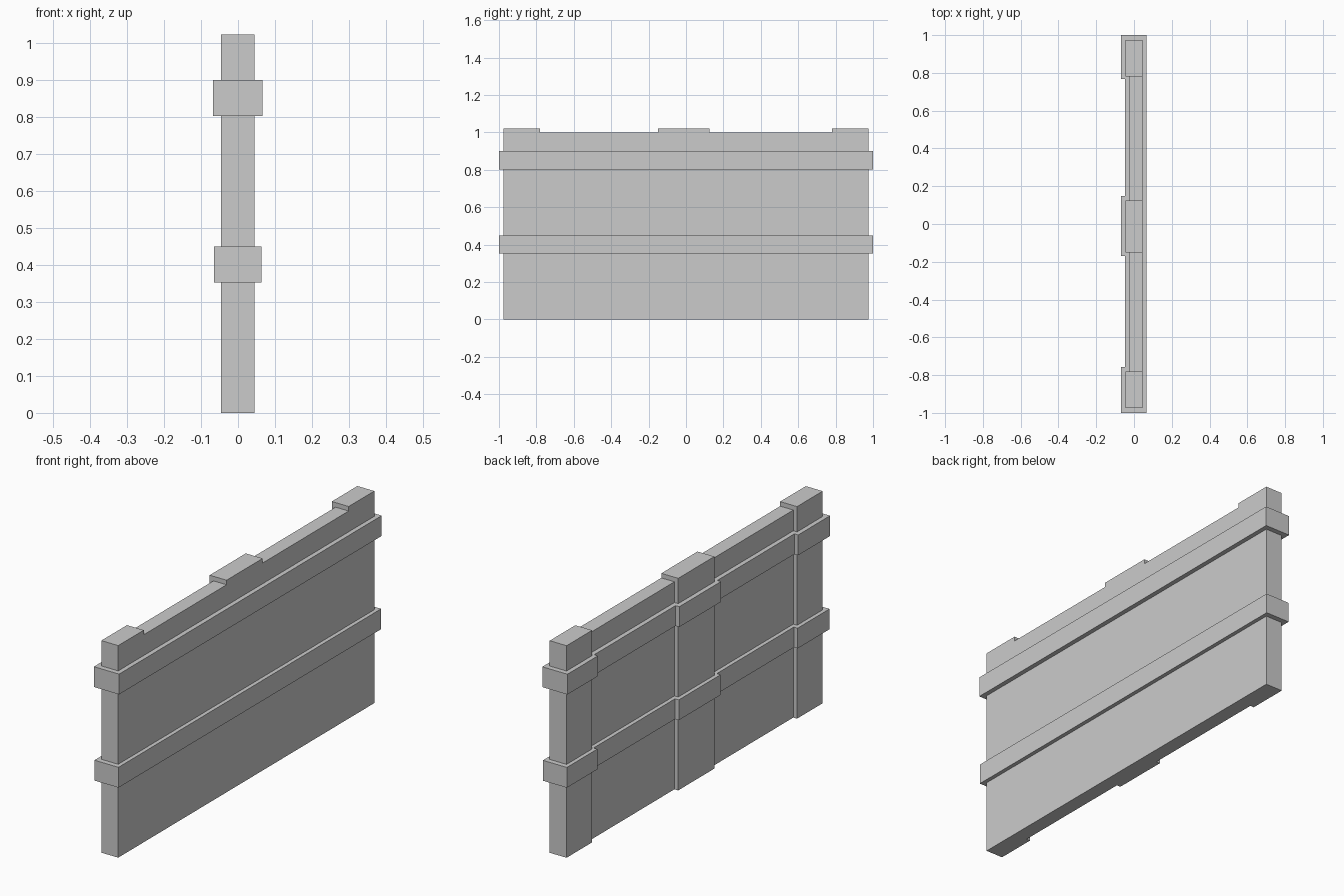
import bpy

if "Cube" in bpy.data.objects:
    bpy.data.objects.remove(bpy.data.objects["Cube"])

FRONT, BACK_POST, BACK_PANEL = 0.044, -0.046, -0.026
POSTS = [(-0.975, -0.78), (-0.15, 0.125), (0.78, 0.975)]


def extrude_plan(name, outline, z0, z1):
    """Make a prism from a counter-clockwise plan outline."""
    n = len(outline)
    verts = [(x, y, z) for z in (z0, z1) for x, y in outline]
    faces = [tuple(reversed(range(n))), tuple(range(n, 2 * n))]
    faces += [(i, (i + 1) % n, n + (i + 1) % n, n + i) for i in range(n)]
    mesh = bpy.data.meshes.new(name)
    mesh.from_pydata(verts, [], faces)
    obj = bpy.data.objects.new(name, mesh)
    bpy.context.collection.objects.link(obj)
    return obj


def stepped_outline(spans, front, back_out, back_in):
    """Flat on +x, stepping out on -x along each (y0, y1) span."""
    pts = [(front, spans[0][0]), (front, spans[-1][1])]
    for k, (y0, y1) in reversed(list(enumerate(spans))):
        if k < len(spans) - 1:
            pts.append((back_in, y1))
        pts += [(back_out, y1), (back_out, y0)]
        if k > 0:
            pts.append((back_in, y0))
    return pts


# Wall panel with the posts standing proud on the back
extrude_plan("wall_panel", stepped_outline(POSTS, FRONT, BACK_POST, BACK_PANEL), 0, 1.0)

# Raised post tops
for i, (y0, y1) in enumerate(POSTS):
    cap = [(FRONT, y0), (FRONT, y1), (BACK_POST, y1), (BACK_POST, y0)]
    extrude_plan(f"post_top_{i + 1}", cap, 1.0, 1.022)

# Horizontal bands wrapped around panel and posts
WRAPS = [(-1.0, -0.757), (-0.17, 0.148), (0.768, 1.0)]
extrude_plan("lower_band", stepped_outline(WRAPS, 0.063, -0.065, -0.045), 0.352, 0.45)
extrude_plan("upper_band", stepped_outline(WRAPS, 0.066, -0.068, -0.048), 0.802, 0.90)
